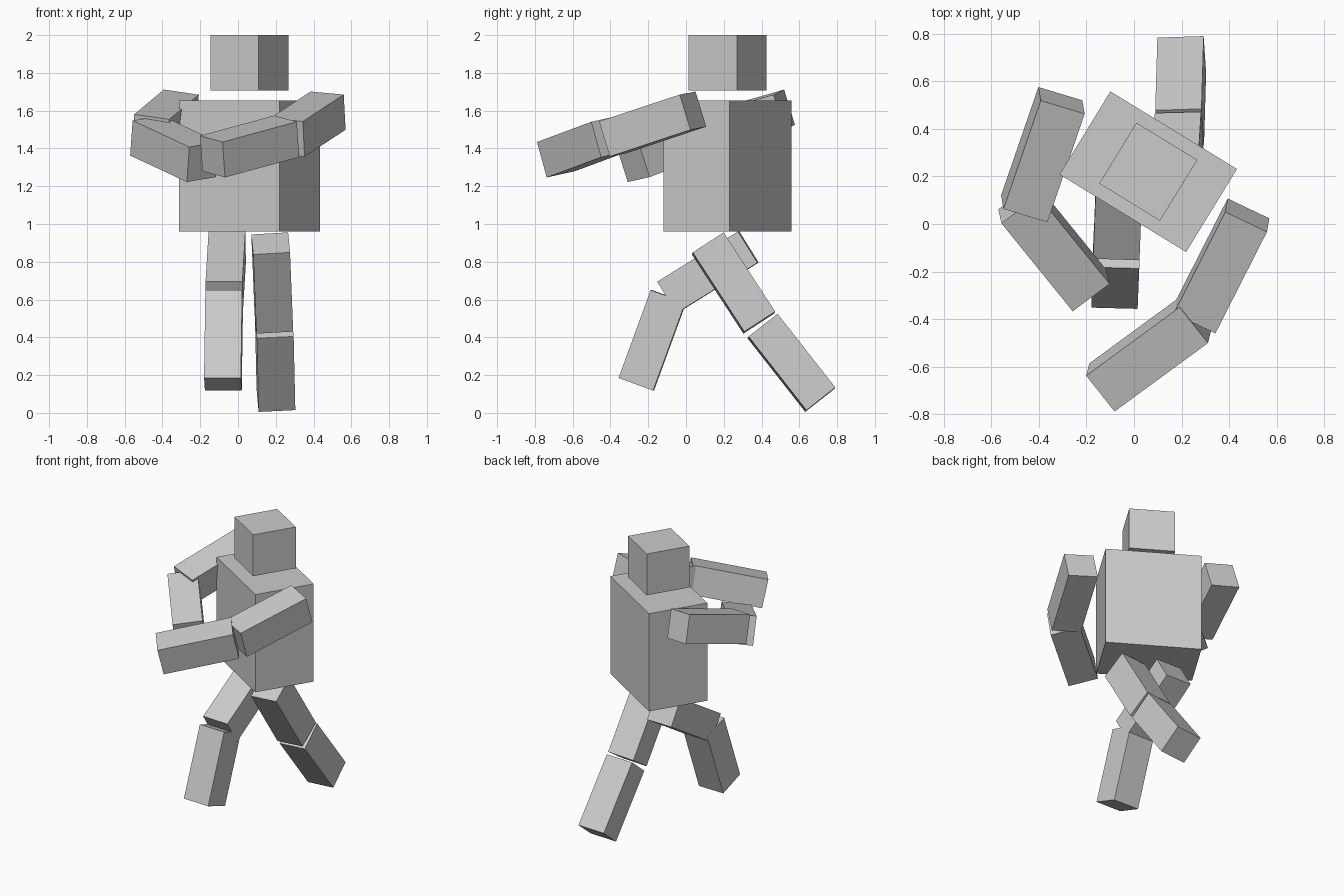
import bpy
from math import radians
from mathutils import Vector, Matrix

if "Cube" in bpy.data.objects:
    bpy.data.objects.remove(bpy.data.objects["Cube"])


def block(name, centre, size, turn):
    bpy.ops.mesh.primitive_cube_add(size=1, location=centre, rotation=(0, 0, radians(turn)))
    ob = bpy.context.object
    ob.name = name
    ob.scale = size
    return ob


def limb(name, start, end, hint, thick=0.195):
    """Square bar from start to end; hint sets the direction of one side axis."""
    a, b = Vector(start), Vector(end)
    d = (b - a).normalized()
    h = Vector(hint)
    u = (h - h.dot(d) * d).normalized()
    s = u.cross(d)
    rot = Matrix((s, u, d)).transposed().to_4x4()
    bpy.ops.mesh.primitive_cube_add(size=1)
    ob = bpy.context.object
    ob.name = name
    ob.matrix_world = (Matrix.Translation((a + b) / 2) @ rot
                       @ Matrix.Diagonal((thick, thick, (b - a).length, 1)))
    return ob


# Torso and head, turned together
block("torso", (0.06, 0.22, 1.307), (0.625, 0.41, 0.695), -31.5)
block("head", (0.06, 0.22, 1.853), (0.3, 0.3, 0.294), -31.5)

# Arms and legs: start, end, side hint
parts = [
    ("upper_arm_a", (-0.305, 0.52, 1.605), (-0.462, 0.064, 1.474), (0.01, -0.057, 0.185)),
    ("forearm_a", (-0.487, 0.09, 1.468), (-0.187, -0.28, 1.328), (0.013, -0.06, 0.19)),
    ("upper_arm_b", (0.477, 0.037, 1.60), (0.26, -0.39, 1.458), (-0.01, -0.057, 0.187)),
    ("forearm_b", (0.258, -0.40, 1.464), (-0.135, -0.688, 1.357), (-0.01, -0.05, 0.19)),
    ("thigh_a", (-0.057, 0.33, 0.878), (-0.073, -0.098, 0.612), (1, -0.025, 0)),
    ("shin_a", (-0.073, -0.093, 0.617), (-0.08, -0.263, 0.152), (1, -0.025, 0)),
    ("thigh_b", (0.173, 0.115, 0.897), (0.19, 0.388, 0.478), (1, 0.03, 0.05)),
    ("shin_b", (0.192, 0.405, 0.46), (0.201, 0.711, 0.07), (1, 0.03, 0.05)),
]
for p in parts:
    limb(*p)
